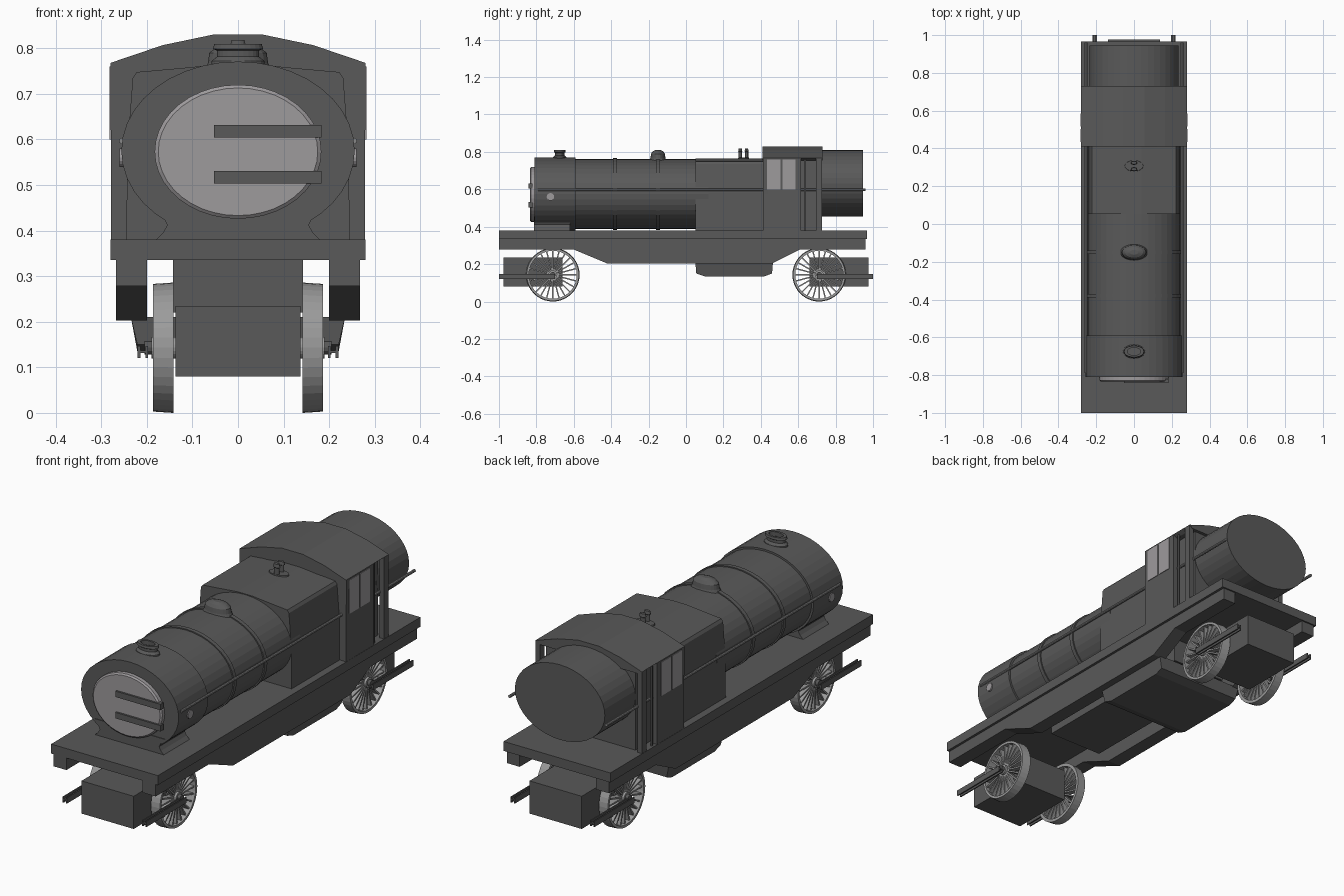
import bpy, bmesh, math
from mathutils import Matrix, Vector

if "Cube" in bpy.data.objects:
    bpy.data.objects.remove(bpy.data.objects["Cube"])


def material(name, r, g, b):
    m = bpy.data.materials.new(name)
    m.diffuse_color = (r, g, b, 1)
    m.use_nodes = True
    m.node_tree.nodes["Principled BSDF"].inputs["Base Color"].default_value = m.diffuse_color
    return m


DARK = material("dark grey", 0.10, 0.10, 0.10)
LIGHT = material("light grey", 0.34, 0.325, 0.335)
STEEL = material("wheel grey", 0.33, 0.33, 0.33)
RAIL = material("rail grey", 0.25, 0.25, 0.25)


def finish(name, bm, mat, mirror=False):
    bmesh.ops.recalc_face_normals(bm, faces=bm.faces)
    me = bpy.data.meshes.new(name)
    bm.to_mesh(me)
    bm.free()
    me.materials.append(mat)
    ob = bpy.data.objects.new(name, me)
    bpy.context.collection.objects.link(ob)
    if mirror:
        ob.modifiers.new("mirror", 'MIRROR').use_mirror_merge = False
    return ob


def add_box(bm, x, y, z):
    c = [(a[0] + a[1]) / 2 for a in (x, y, z)]
    s = [a[1] - a[0] for a in (x, y, z)]
    bmesh.ops.create_cube(bm, size=1, matrix=Matrix.Translation(c) @ Matrix.Diagonal((*s, 1)))


def box(name, x, y, z, mat=DARK, mirror=False):
    bm = bmesh.new()
    add_box(bm, x, y, z)
    return finish(name, bm, mat, mirror)


def prism(name, pts, a, b, axis, mat=DARK, mirror=False):
    """Extrude a profile along x (points are y,z) or y (points are x,z)."""
    bm = bmesh.new()
    put = (lambda p: (a, p[0], p[1])) if axis == 'X' else (lambda p: (p[0], a, p[1]))
    f = bm.faces.new([bm.verts.new(put(p)) for p in pts])
    ext = bmesh.ops.extrude_face_region(bm, geom=[f])
    d = Vector((b - a, 0, 0)) if axis == 'X' else Vector((0, b - a, 0))
    bmesh.ops.translate(bm, vec=d, verts=[v for v in ext["geom"] if isinstance(v, bmesh.types.BMVert)])
    return finish(name, bm, mat, mirror)


def lathe(name, rings, centre, axis, mat=DARK, n=40, mirror=False, closed=False):
    """Loft ellipses; rings are (position, first radius, second radius)."""
    bm = bmesh.new()
    loops = []
    for t, ra, rb in rings:
        loop = []
        for i in range(n):
            k = 2 * math.pi * i / n
            u, v = ra * math.cos(k), rb * math.sin(k)
            off = {'X': (t, u, v), 'Y': (u, t, v), 'Z': (u, v, t)}[axis]
            loop.append(bm.verts.new(Vector(centre) + Vector(off)))
        loops.append(loop)
    pairs = list(zip(loops, loops[1:]))
    if closed:
        pairs.append((loops[-1], loops[0]))
    else:
        bm.faces.new(loops[0])
        bm.faces.new(loops[-1])
    for p, q in pairs:
        for i in range(n):
            j = (i + 1) % n
            bm.faces.new((p[i], p[j], q[j], q[i]))
    return finish(name, bm, mat, mirror)


def both(pts):
    """Complete a right-hand profile with its left-hand reflection."""
    return pts + [(-x, z) for x, z in reversed(pts)]


# Running board and tapered side valances
box("running_board", (-0.28, 0.28), (-1, 0.967), (0.335, 0.38))
prism("side_valance", [(-1, 0.336), (-1, 0.278), (-0.6, 0.278), (-0.42, 0.203), (0.46, 0.203),
                       (0.61, 0.278), (0.96, 0.278), (0.96, 0.336)], 0.2, 0.268, 'X', mirror=True)
box("centre_frame", (-0.143, 0.143), (-0.42, 0.46), (0.22, 0.34))

# Ash pan with sloped ends
lower = [(0.05, 0.21), (0.055, 0.15), (0.10, 0.135), (0.42, 0.135), (0.46, 0.15), (0.465, 0.21)]
pan = prism("ash_pan", lower, -0.235, 0.235, 'X')
for v in pan.data.vertices:
    if v.co.z < 0.2:
        v.co.x *= 0.94

# Boiler, smokebox and bands
C = (0, 0, 0.575)
lathe("smokebox", [(-0.81, 0.256, 0.196), (-0.59, 0.256, 0.196)], C, 'Y')
lathe("boiler", [(-0.6, 0.246, 0.187), (0.12, 0.246, 0.187)], C, 'Y')
for y in (-0.38, -0.15):
    lathe("boiler_band", [(y - 0.01, 0.252, 0.192), (y + 0.01, 0.252, 0.192)], C, 'Y')
prism("smokebox_saddle", both([(0.18, 0.38), (0.165, 0.395), (0.155, 0.412), (0.165, 0.432),
                               (0.185, 0.455)]), -0.813, -0.62, 'Y')

# Smokebox door with hinge straps, and side caps
lathe("smokebox_door", [(-0.80, 0.183, 0.147), (-0.828, 0.183, 0.147), (-0.834, 0.175, 0.14)], (0, 0, 0.573), 'Y', LIGHT)
for z in (0.517, 0.618):
    box("hinge_strap", (-0.053, 0.183), (-0.843, -0.82), (z - 0.014, z + 0.014))
lathe("side_cap", [(0.24, 0.02, 0.02), (0.26, 0.02, 0.02)], (0, -0.725, 0.56), 'X', LIGHT, 16, True)

# Chimney, dome and safety valves
lathe("chimney", [(0.75, 0.06, 0.04), (0.772, 0.058, 0.036), (0.782, 0.046, 0.026), (0.795, 0.046, 0.026),
                  (0.799, 0.055, 0.032), (0.81, 0.052, 0.030), (0.81, 0.036, 0.020), (0.79, 0.036, 0.020)],
      (0, -0.675, 0), 'Z', n=24)
lathe("steam_dome", [(0.75, 0.074, 0.046), (0.768, 0.066, 0.04), (0.79, 0.063, 0.037), (0.803, 0.048, 0.028),
                     (0.81, 0.022, 0.013)], (0, -0.15, 0), 'Z', n=24)
lathe("valve_base", [(0.75, 0.052, 0.032), (0.77, 0.048, 0.028)], (0, 0.308, 0), 'Z', n=24)
for y in (0.29, 0.324):
    lathe("safety_valve", [(0.76, 0.014, 0.009), (0.80, 0.014, 0.009), (0.803, 0.018, 0.011), (0.818, 0.014, 0.008)],
          (0, y, 0), 'Z', n=16)

# Square-shouldered firebox
prism("firebox", both([(0.245, 0.38), (0.243, 0.58), (0.231, 0.735), (0.222, 0.748), (0.12, 0.757), (0.04, 0.765)]),
      0.052, 0.415, 'Y')

# Cab: front sheet, sides with doorway, inner lining and curved roof
arch = [(0.28, 0.768), (0.165, 0.807), (0.055, 0.83)]
prism("cab_front", both([(0.278, 0.38)] + arch), 0.412, 0.435, 'Y')
prism("cab_roof", both([(0.26, 0.755)] + arch), 0.41, 0.73, 'Y')
box("cab_side", (0.255, 0.279), (0.412, 0.615), (0.38, 0.768), mirror=True)
box("door_post", (0.255, 0.279), (0.695, 0.728), (0.38, 0.768), mirror=True)
box("door_handrail", (0.262, 0.27), (0.632, 0.642), (0.38, 0.76), mirror=True)
box("cab_interior", (-0.235, 0.235), (0.43, 0.715), (0.38, 0.765))
for y in (0.434, 0.516):
    box("cab_window", (0.275, 0.282), (y, y + 0.07), (0.60, 0.76), LIGHT, True)

# Rear tank
lathe("rear_tank", [(0.70, 0.236, 0.178), (0.945, 0.236, 0.178)], (0, 0, 0.632), 'Y')

# Long handrails with end knobs
lathe("handrail", [(-0.79, 0.007, 0.007), (0.96, 0.007, 0.007)], (0.254, 0, 0.597), 'Y', RAIL, 10, True)

# Bogie boxes, rods, spoked wheels
for s, end in ((-1, "front"), (1, "rear")):
    cy = 0.712 * s
    box(end + "_bogie_box", (-0.137, 0.137), sorted((0.66 * s, 0.977 * s)), (0.08, 0.235))
    bm = bmesh.new()
    ys = sorted((0.70 * s, 1.0 * s))
    for x in (0.197, 0.214):
        add_box(bm, (x, x + 0.006), ys, (0.12, 0.147))
    add_box(bm, (0.2, 0.217), ys, (0.131, 0.137))
    finish(end + "_rod", bm, DARK, True)
    wc = (0, cy, 0.143)
    lathe(end + "_wheel_rim", [(0.142, 0.143, 0.143), (0.187, 0.14, 0.14), (0.187, 0.128, 0.128),
                               (0.142, 0.128, 0.128)], wc, 'X', STEEL, 40, True, True)
    lathe(end + "_wheel_hub", [(0.130, 0.024, 0.024), (0.19, 0.024, 0.024)], wc, 'X', STEEL, 20, True)
    lathe(end + "_axle", [(-0.142, 0.015, 0.015), (0.205, 0.015, 0.015)], wc, 'X', DARK, 12, True)
    bm = bmesh.new()
    for i in range(24):
        m = (Matrix.Translation((0.165, cy, 0.143)) @ Matrix.Rotation(2 * math.pi * i / 24, 4, 'X')
             @ Matrix.Translation((0, 0, 0.075)) @ Matrix.Diagonal((0.028, 0.007, 0.112, 1)))
        bmesh.ops.create_cube(bm, size=1, matrix=m)
    finish(end + "_wheel_spokes", bm, STEEL, True)
